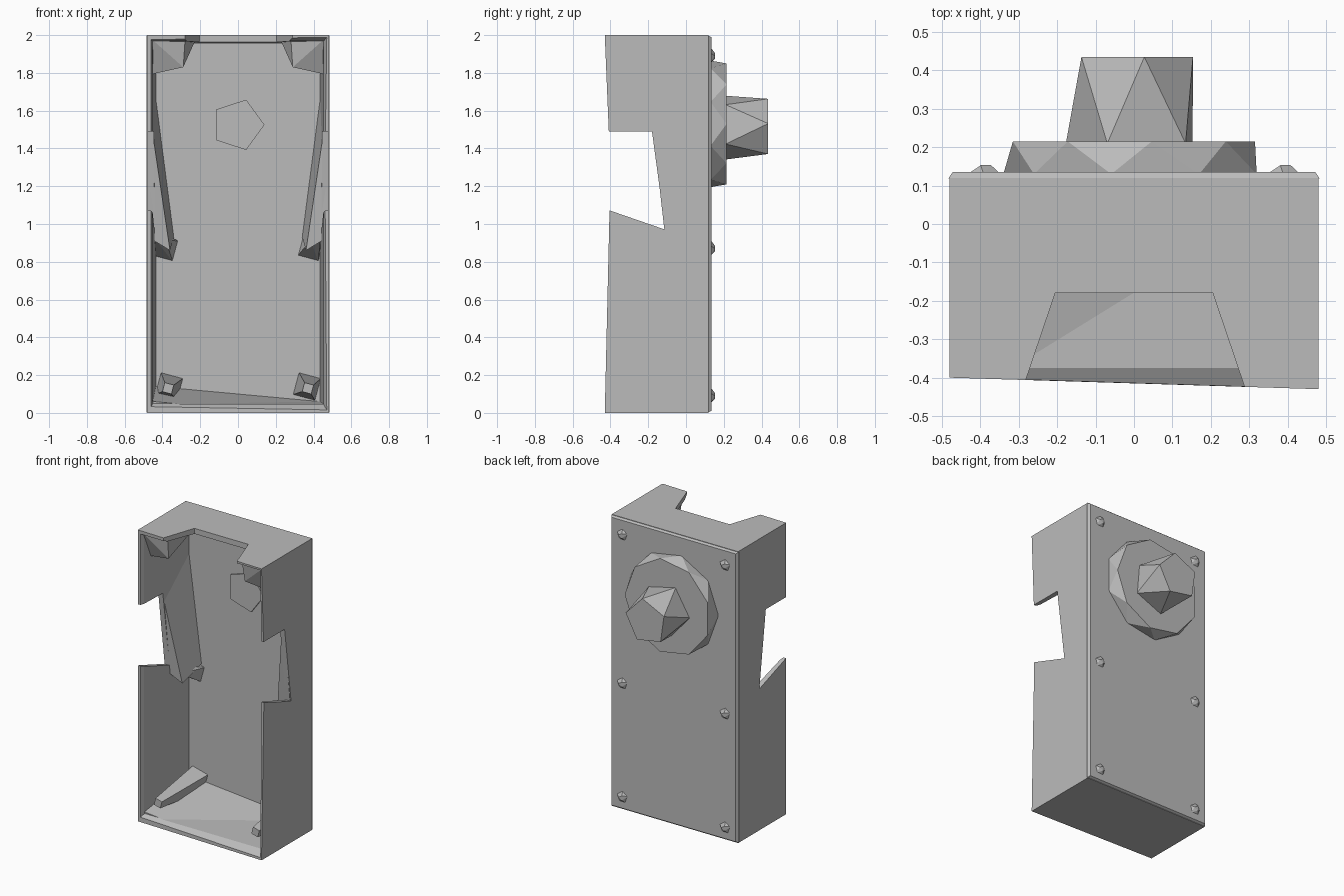
import bpy, bmesh
from math import cos, sin, radians

if "Cube" in bpy.data.objects:
    bpy.data.objects.remove(bpy.data.objects["Cube"])

grey = bpy.data.materials.new("plain grey")
grey.use_nodes = True
grey.diffuse_color = (0.5, 0.5, 0.5, 1)
grey.node_tree.nodes["Principled BSDF"].inputs["Base Color"].default_value = (0.5, 0.5, 0.5, 1)


def finish(name, bm):
    bmesh.ops.recalc_face_normals(bm, faces=bm.faces)
    mesh = bpy.data.meshes.new(name)
    bm.to_mesh(mesh)
    bm.free()
    mesh.materials.append(grey)
    obj = bpy.data.objects.new(name, mesh)
    bpy.context.collection.objects.link(obj)
    return obj


def hull(name, points):
    """Convex solid around a few points."""
    bm = bmesh.new()
    for p in points:
        bm.verts.new(p)
    out = bmesh.ops.convex_hull(bm, input=bm.verts)
    loose = {v for v in out["geom_interior"] if isinstance(v, bmesh.types.BMVert)}
    bmesh.ops.delete(bm, geom=list(loose), context="VERTS")
    bmesh.ops.dissolve_limit(bm, angle_limit=radians(1), verts=bm.verts, edges=bm.edges)
    return finish(name, bm)


def ring(x, y, z, r, sides, start=0):
    """Regular polygon facing along y."""
    angles = [radians(start + 360 * i / sides) for i in range(sides)]
    return [(x + r * cos(a), y, z + r * sin(a)) for a in angles]


def rect(x, y, z0, z1):
    return [(sx * x, y, z) for sx in (-1, 1) for z in (z0, z1)]


def cut(obj, cutter):
    mod = obj.modifiers.new("cut", "BOOLEAN")
    mod.operation = "DIFFERENCE"
    mod.solver = "EXACT"
    mod.object = cutter
    bpy.context.view_layer.objects.active = obj
    bpy.ops.object.modifier_apply(modifier=mod.name)
    bpy.data.objects.remove(cutter)


# Housing: stacked sections, front slightly skewed and waisted
bm = bmesh.new()
sections = []
for z, front in ((0, -0.43), (1.28, -0.40), (2, -0.43)):
    corners = ((-0.48, -0.40), (0.48, front), (0.48, 0.12), (-0.48, 0.12))
    sections.append([bm.verts.new((x, y, z)) for x, y in corners])
for low, high in zip(sections, sections[1:]):
    for i in range(4):
        j = (i + 1) % 4
        bm.faces.new((low[i], low[j], high[j], high[i]))
bm.faces.new(sections[0][::-1])
bm.faces.new(sections[-1])
bm.normal_update()
bmesh.ops.triangulate(bm, faces=bm.faces)
housing = finish("housing", bm)

# Hollow the housing, with a bevelled mouth and a tilted floor
cut(housing, hull("cavity", rect(0.455, -0.46, 0.045, 1.97) +
                  [(-0.435, 0.09, 0.14), (0.435, 0.09, 0.06), (-0.435, 0.09, 1.955), (0.435, 0.09, 1.955)]))
cut(housing, hull("mouth", rect(0.477, -0.45, 0.004, 1.996) + rect(0.45, -0.37, 0.05, 1.965)))

# Openings in the side walls and the top edge
notch = [(-0.50, 1.49), (-0.18, 1.49), (-0.11, 0.97), (-0.50, 1.105)]
cut(housing, hull("side_opening", [(x, y, z) for x in (-0.6, 0.6) for y, z in notch]))
cut(housing, hull("top_opening", [(sx * x, y, z) for sx in (-1, 1) for z in (1.8, 2.1)
                                  for x, y in ((0.30, -0.46), (0.205, -0.18))]))

# Back cover with a shallow chamfer
hull("back_cover", rect(0.484, 0.118, 0.002, 1.998) + rect(0.472, 0.135, 0.012, 1.988))

# Round base and faceted knob
hull("dial_base", ring(0, 0.13, 1.53, 0.34, 9, 20) + ring(-0.01, 0.215, 1.53, 0.325, 9, 0))
hull("knob", ring(0, 0.21, 1.515, 0.178, 5, 41) + ring(0, 0.435, 1.51, 0.155, 5, 8))
hull("knob_shaft", ring(0, 0.078, 1.525, 0.14, 5) + ring(0, 0.12, 1.525, 0.14, 5))

for side, s in (("left", 1), ("right", -1)):
    # Screw heads and inner bosses
    for level, z in (("lower", 0.09), ("middle", 0.87), ("upper", 1.89)):
        hull(f"{side}_{level}_screw",
             ring(s * 0.39, 0.13, z, 0.045, 5, 20) + ring(s * 0.39, 0.153, z, 0.018, 3))
    hull(f"{side}_lower_boss",
         ring(s * 0.37, -0.34, 0.13, 0.035, 4, 30) + ring(s * 0.365, 0.1, 0.14, 0.085, 4, 30))
    hull(f"{side}_middle_boss",
         ring(s * 0.41, -0.08, 0.93, 0.03, 3, 90) + ring(s * 0.385, 0.1, 0.87, 0.08, 4, 30))
    # Gusset under the top corner
    hull(f"{side}_top_gusset",
         [(s * x, y, z) for x, y, z in ((0.47, -0.385, 1.99), (0.28, -0.36, 1.98), (0.29, -0.34, 1.83),
                                        (0.47, -0.30, 1.79), (0.46, -0.17, 1.985),
                                        (0.46, -0.17, 1.88), (0.22, -0.17, 1.985))])
    # Sloping guard behind the side opening
    hull(f"{side}_inner_guard",
         [(s * 0.44, 0.09, 1.70), (s * 0.34, 0.09, 0.93), (s * 0.36, -0.09, 0.86), (s * 0.455, -0.175, 1.5),
          (s * 0.475, 0.09, 1.70), (s * 0.475, 0.09, 0.93), (s * 0.475, -0.11, 0.93), (s * 0.475, -0.175, 1.5)])
